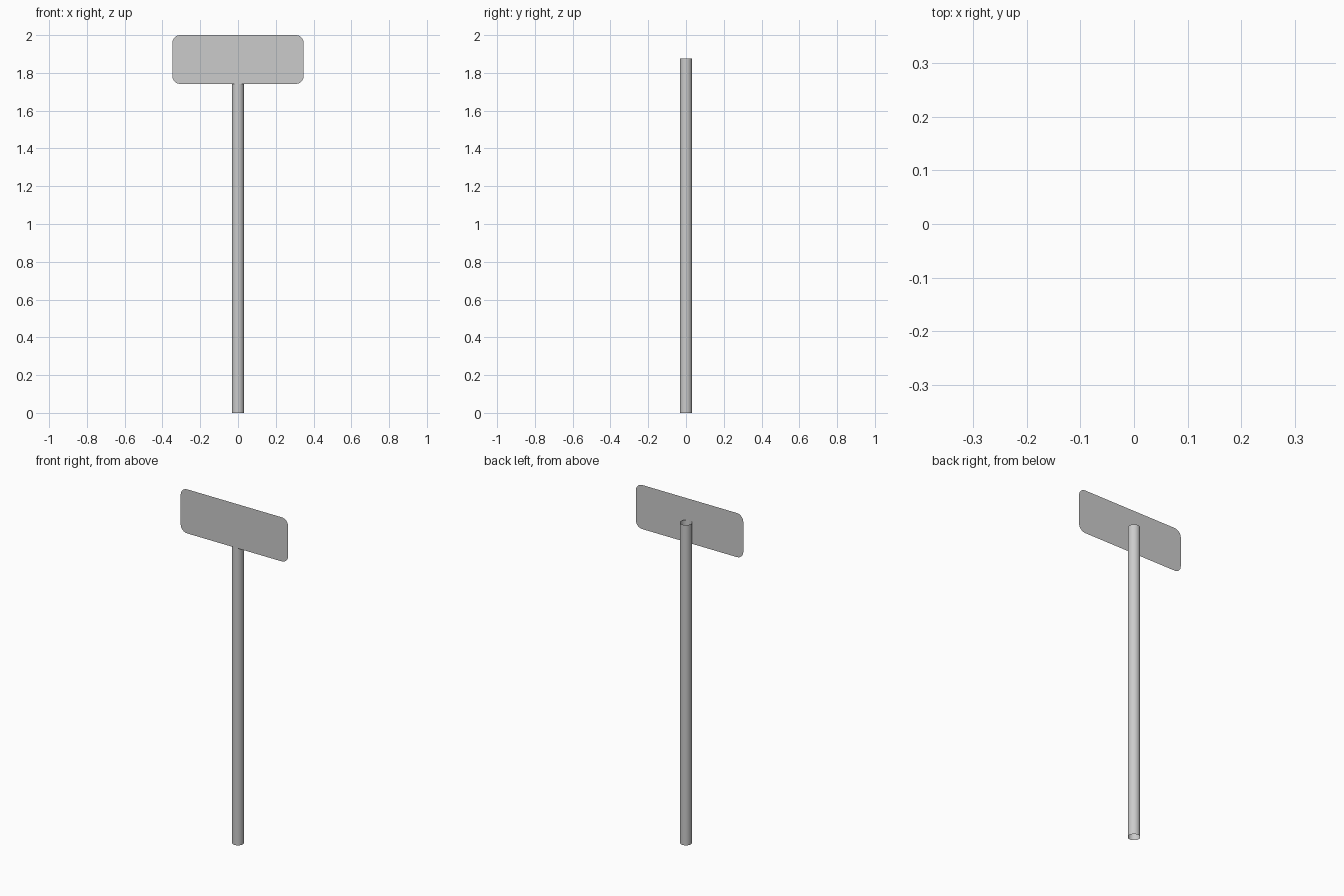
import bpy, bmesh, math

if "Cube" in bpy.data.objects:
    bpy.data.objects.remove(bpy.data.objects["Cube"])

POST_R, POST_H = 0.0325, 1.875
HALF_W, Z_LOW, Z_HIGH, CORNER = 0.348, 1.742, 2.0, 0.042
SIGN_Y = -0.033


def make_object(name, bm):
    mesh = bpy.data.meshes.new(name)
    bm.to_mesh(mesh)
    bm.free()
    obj = bpy.data.objects.new(name, mesh)
    bpy.context.collection.objects.link(obj)
    return obj


# Post: open-ended round tube
bpy.ops.mesh.primitive_cylinder_add(vertices=32, radius=POST_R, depth=POST_H,
                                    end_fill_type='NOTHING',
                                    location=(0, 0, POST_H / 2))
post = bpy.context.object
post.name = "post"
bpy.ops.object.shade_smooth_by_angle(angle=math.radians(40))

# Sign plate: thin sheet with rounded corners, facing the front
bm = bmesh.new()
outline = []
corners = [(HALF_W, Z_HIGH, 0), (-HALF_W, Z_HIGH, 90),
           (-HALF_W, Z_LOW, 180), (HALF_W, Z_LOW, 270)]
for x, z, start in corners:
    cx = x - math.copysign(CORNER, x)
    cz = z - CORNER if z == Z_HIGH else z + CORNER
    for i in range(9):
        a = math.radians(start + 90 * i / 8)
        outline.append(bm.verts.new((cx + CORNER * math.cos(a), SIGN_Y,
                                     cz + CORNER * math.sin(a))))
bm.faces.new(outline)
bm.normal_update()
make_object("sign_plate", bm)
